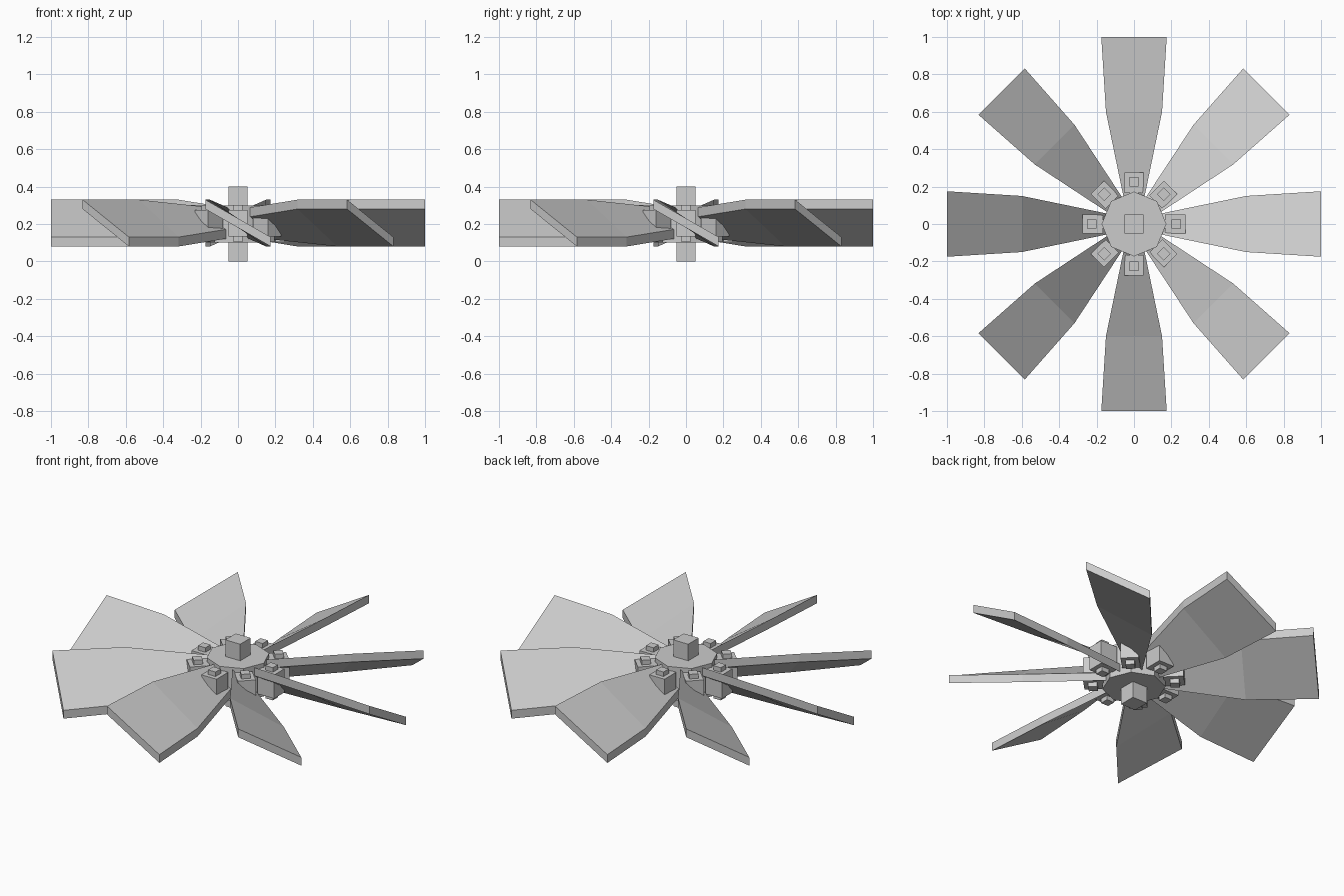
import bpy, math
from mathutils import Matrix

if "Cube" in bpy.data.objects:
    bpy.data.objects.remove(bpy.data.objects["Cube"])

grey = bpy.data.materials.new("light_grey")
grey.diffuse_color = (0.6, 0.6, 0.6, 1)
grey.use_nodes = True
grey.node_tree.nodes["Principled BSDF"].inputs["Base Color"].default_value = grey.diffuse_color


def mesh_object(name, verts, faces, angle=0.0):
    me = bpy.data.meshes.new(name)
    me.from_pydata(verts, [], faces)
    me.transform(Matrix.Rotation(angle, 4, 'Z'))
    me.materials.append(grey)
    ob = bpy.data.objects.new(name, me)
    bpy.context.collection.objects.link(ob)
    return ob


def loft(name, rings, angle=0.0):
    # skin through rings of equal length, capped at both ends
    n = len(rings[0])
    verts = [p for ring in rings for p in ring]
    faces = [tuple(reversed(range(n))), tuple(range(len(verts) - n, len(verts)))]
    for k in range(len(rings) - 1):
        for i in range(n):
            j = (i + 1) % n
            faces.append((k * n + i, k * n + j, (k + 1) * n + j, (k + 1) * n + i))
    return mesh_object(name, verts, faces, angle)


def box(name, x0, x1, half_y, z0, z1, angle=0.0):
    ring = [(x0, -half_y), (x1, -half_y), (x1, half_y), (x0, half_y)]
    return loft(name, [[(x, y, z) for x, y in ring] for z in (z0, z1)], angle)


# central square shaft
box("shaft", -0.05, 0.05, 0.05, 0.0, 0.4)

# octagonal hub
octagon = [(0.173 * math.cos(i * math.pi / 4), 0.173 * math.sin(i * math.pi / 4))
           for i in range(8)]
loft("hub", [[(x, y, z) for x, y in octagon] for z in (0.1, 0.3)])

# blade stations: radius, half width, half rise
stations = [(0.14, 0.055, 0.058), (0.6, 0.15, 0.1), (1.0, 0.175, 0.1)]
mid, half_t = 0.205, 0.025


def section(r, w, h):
    return [(r, -w, mid + h - half_t), (r, w, mid - h - half_t),
            (r, w, mid - h + half_t), (r, -w, mid + h + half_t)]


for i in range(8):
    a = i * math.pi / 4
    # pitched blade with clamp block and pin
    loft("blade", [section(*s) for s in stations], a)
    box("clamp_block", 0.165, 0.276, 0.05, 0.132, 0.275, a)
    box("clamp_pin", 0.2, 0.25, 0.025, 0.105, 0.302, a)
